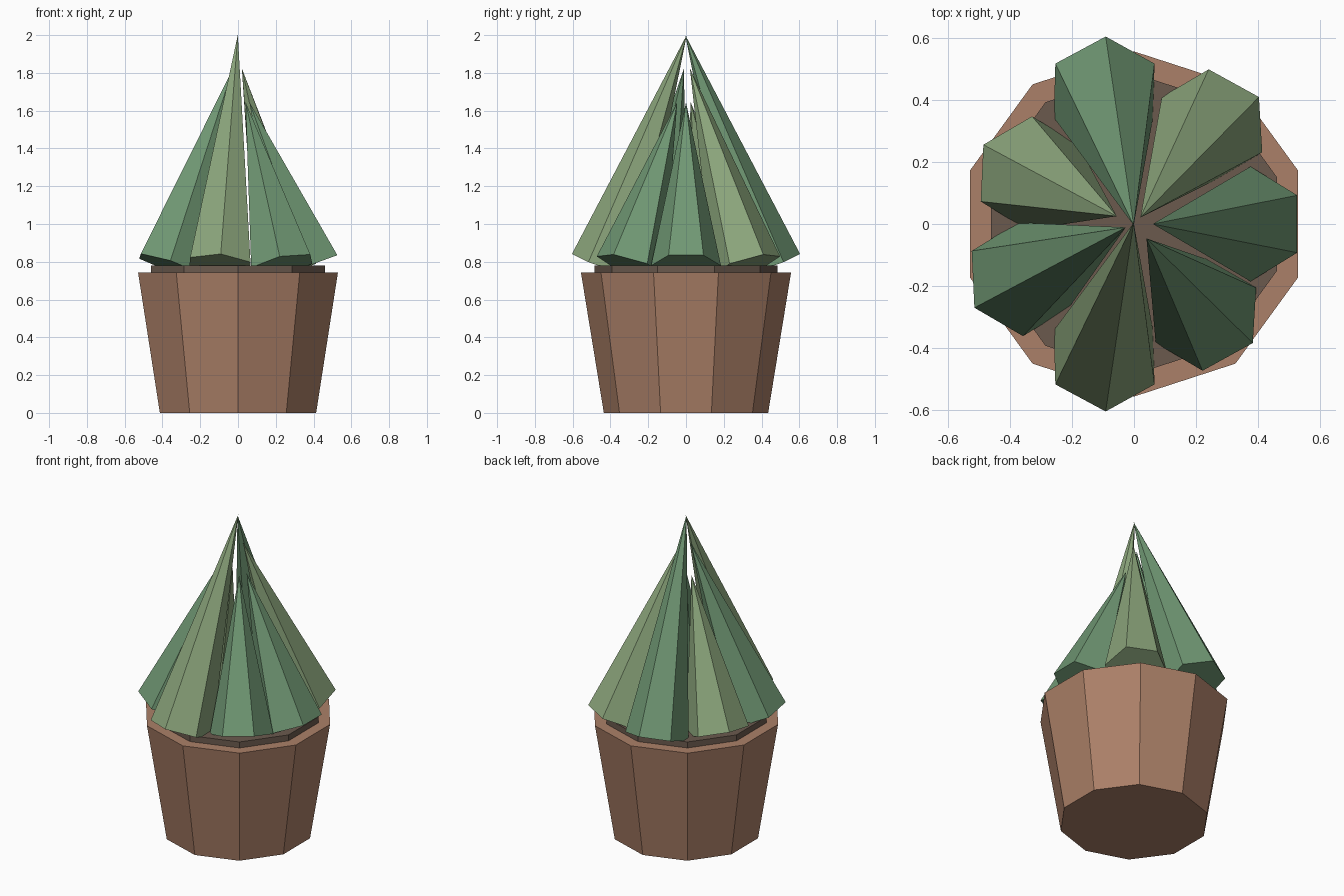
import bpy
from math import sin, cos, pi, radians

if "Cube" in bpy.data.objects:
    bpy.data.objects.remove(bpy.data.objects["Cube"])


def material(name, rgb):
    m = bpy.data.materials.new(name)
    m.diffuse_color = (*rgb, 1)
    m.use_nodes = True
    m.node_tree.nodes["Principled BSDF"].inputs["Base Color"].default_value = m.diffuse_color
    return m


def cone(name, sides, r1, r2, depth, loc, mat, rot=(0, 0, 0)):
    bpy.ops.mesh.primitive_cone_add(vertices=sides, radius1=r1, radius2=r2,
                                    depth=depth, location=loc, rotation=rot)
    ob = bpy.context.object
    ob.name = name
    ob.data.materials.append(mat)
    return ob


clay = material("clay", (0.41, 0.216, 0.138))
earth = material("earth", (0.147, 0.102, 0.076))
greens = [material("leaf_green", (0.162, 0.314, 0.174)),
          material("leaf_light", (0.262, 0.381, 0.202))]

# Tapered ten-sided pot and the soil disc standing proud of its rim
cone("pot", 10, 0.435, 0.556, 0.742, (0, 0, 0.371), clay)
cone("soil", 10, 0.485, 0.485, 0.08, (0, 0, 0.74), earth)

# Seven six-sided leaves leaning inwards, in three repeating lengths
tilt = radians(20)
base_z = 0.78
for i in range(7):
    a = 2 * pi * i / 7
    length = (0.92, 1.11, 1.30)[i % 3]
    loc = (0.218 * cos(a), 0.218 * sin(a), base_z + length / 2 * cos(tilt))
    cone(f"leaf_{i + 1}", 6, 0.185, 0, length, loc, greens[i % 2],
         (tilt * sin(a), -tilt * cos(a), 0))
